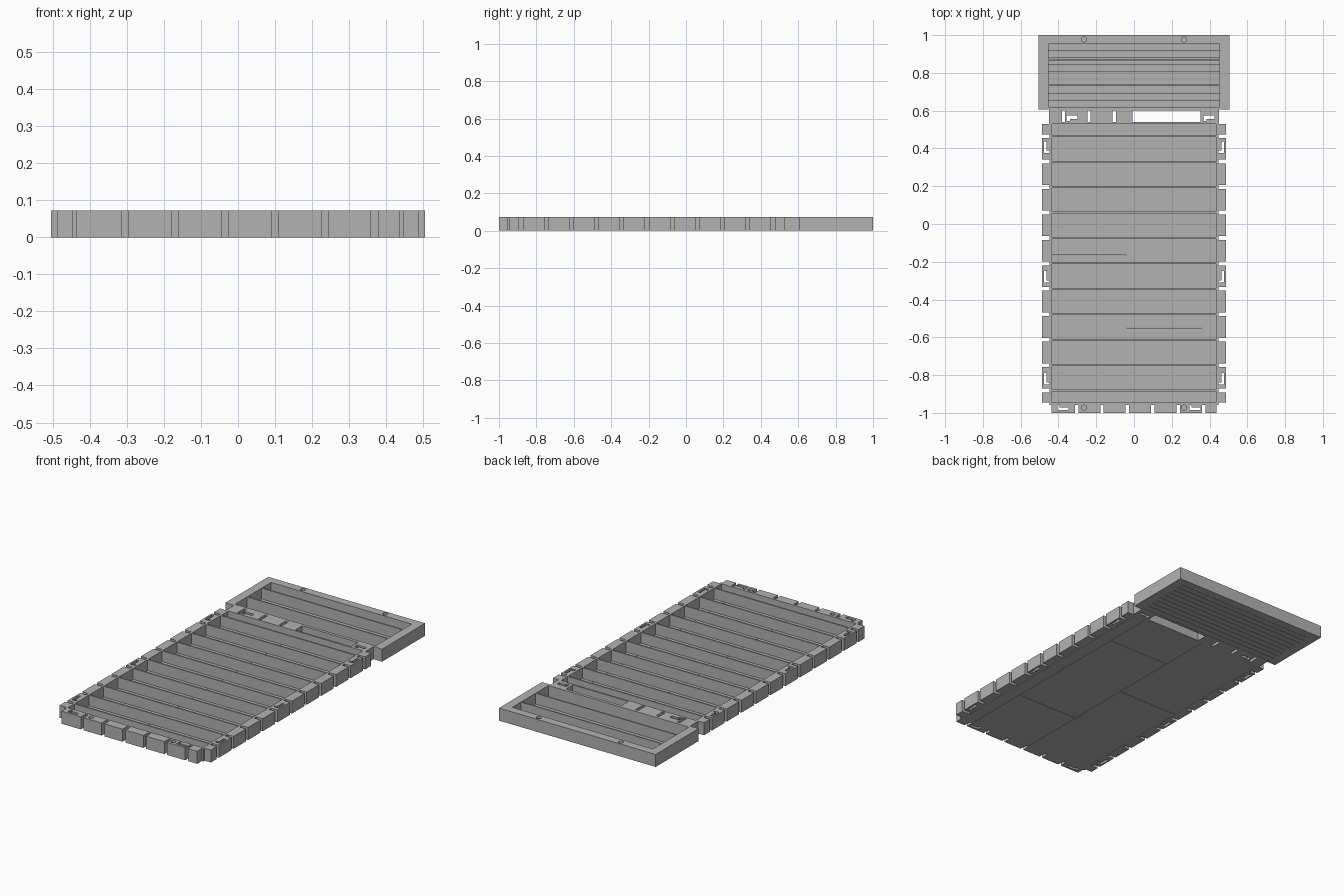
import bpy, bmesh
from mathutils import Matrix, Vector

cube = bpy.data.objects.get("Cube")
if cube:
    bpy.data.objects.remove(cube, do_unlink=True)

H = 0.073       # overall height
SKIN = 0.01     # thickness of the bottom sheets
PITCH = 0.1347  # spacing of joists and edge blocks

grey = bpy.data.materials.new("plain_grey")
grey.use_nodes = True
grey.diffuse_color = (0.45, 0.45, 0.45, 1)
grey.node_tree.nodes["Principled BSDF"].inputs["Base Color"].default_value = grey.diffuse_color


def add_box(bm, x0, x1, y0, y1, z0=0, z1=H):
    size = Vector((x1 - x0, y1 - y0, z1 - z0))
    mid = Vector((x0 + x1, y0 + y1, z0 + z1)) / 2
    bmesh.ops.create_cube(bm, size=1, matrix=Matrix.Translation(mid) @ Matrix.Diagonal(size).to_4x4())


def finish(name, bm):
    mesh = bpy.data.meshes.new(name)
    bm.to_mesh(mesh)
    bm.free()
    mesh.materials.append(grey)
    obj = bpy.data.objects.new(name, mesh)
    bpy.context.collection.objects.link(obj)
    return obj


def boxes(name, items):
    bm = bmesh.new()
    for item in items:
        add_box(bm, *item)
    return finish(name, bm)


def cut(obj, cutter):
    mod = obj.modifiers.new("cut", 'BOOLEAN')
    mod.object, mod.operation, mod.solver = cutter, 'DIFFERENCE', 'EXACT'
    bpy.context.view_layer.objects.active = obj
    bpy.ops.object.modifier_apply(modifier=mod.name)
    bpy.data.objects.remove(cutter, do_unlink=True)


def bolt_cutter(y):
    bm = bmesh.new()
    for x in (-0.265, 0.265):
        bmesh.ops.create_cone(bm, cap_ends=True, segments=16, radius1=0.014, radius2=0.014,
                              depth=0.1, matrix=Matrix.Translation((x, y, 0.02 + 0.05)))
    return finish("bolt_cutter", bm)


def blocks(start, end, gaps, half):
    """Intervals left between start and end once the gaps are taken out."""
    edges = [start] + [e for g in gaps for e in (g - half, g + half)] + [end]
    return list(zip(edges[::2], edges[1::2]))


# Main deck: rim and joists
joists = [-0.882 + PITCH * i for i in range(11)]
boxes("deck_rim", [
    (-0.447, -0.434, -0.957, 0.53), (0.434, 0.447, -0.957, 0.53),
    (-0.434, 0.434, -0.957, -0.945)])
boxes("deck_joists", [(-0.434, 0.434, y - 0.0045, y + 0.0045, SKIN, H) for y in joists])

# Edge blocks with latch slots on both long sides
latches = (0.407, -0.28, -0.82)
for side, s in (("right", -1), ("left", 1)):
    def span(a, b):
        return tuple(sorted((s * a, s * b)))
    rail = boxes(side + "_edge_blocks",
                 [(*span(0.447, 0.487), a, b) for a, b in blocks(-0.945, 0.53, joists, 0.01)])
    cut(rail, boxes("slot_cutter", [(*span(0.44, 0.477), y - 0.03, y + 0.03, -1, 1) for y in latches]))
    boxes(side + "_latches", [(*span(0.447, 0.462), y - 0.018, y + 0.03) for y in latches])

# Front edge blocks with latch slots and bolt holes
front_gaps = [-0.304 + 0.1345 * i for i in range(6)]
front = boxes("front_edge_blocks",
              [(a, b, -1, -0.957) for a, b in blocks(-0.437, 0.437, front_gaps, 0.009)])
cut(front, boxes("slot_cutter", [(x - 0.03, x + 0.03, -0.986, -0.95, -1, 1) for x in (-0.376, 0.323)]))
cut(front, bolt_cutter(-0.972))
boxes("front_latches", [(x - 0.018, x + 0.03, -0.971, -0.957) for x in (-0.376, 0.323)])

# Joining beam between the two decks, with slots and one long opening
beam = boxes("joining_beam", [(-0.45, 0.45, 0.53, 0.605)])
cut(beam, boxes("slot_cutter",
                [(x - 0.009, x + 0.009, 0.54, 0.602, -1, 1) for x in (-0.373, -0.238, -0.105)]
                + [(-0.008, 0.352, 0.54, 0.602, -1, 1)]
                + [(x - 0.029, x + 0.029, 0.545, 0.575, -1, 1) for x in (-0.328, 0.397)]))
boxes("joining_latches", [(x - 0.012, x + 0.029, 0.545, 0.557) for x in (-0.328, 0.397)])

# Rear deck: heavy frame, two joists and bolt holes
rear = boxes("rear_frame", [(-0.505, 0.505, 0.605, 1)])
cut(rear, boxes("bay_cutter", [(-0.453, 0.453, 0.62, 0.952, -1, 1)]))
cut(rear, bolt_cutter(0.977))
boxes("rear_joists", [(-0.453, 0.453, y - 0.004, y + 0.004, SKIN, H) for y in (0.734, 0.869)])

# Rear planks closing the underside
count = 9
width = (0.952 - 0.62) / count
boxes("rear_planks", [(-0.453, 0.453, 0.62 + width * i + 0.0015, 0.62 + width * (i + 1) - 0.0015,
                       0, SKIN) for i in range(count)])

# Staggered bottom sheets with fine seams
columns = [(-0.434, -0.04, (-0.165,)), (-0.04, 0.36, (-0.55, 0.23)), (0.36, 0.434, ())]
boxes("bottom_sheets", [(x0 + 0.001, x1 - 0.001, a, b, 0, SKIN)
                        for x0, x1, seams in columns
                        for a, b in blocks(-0.945, 0.53, seams, 0.001)])
